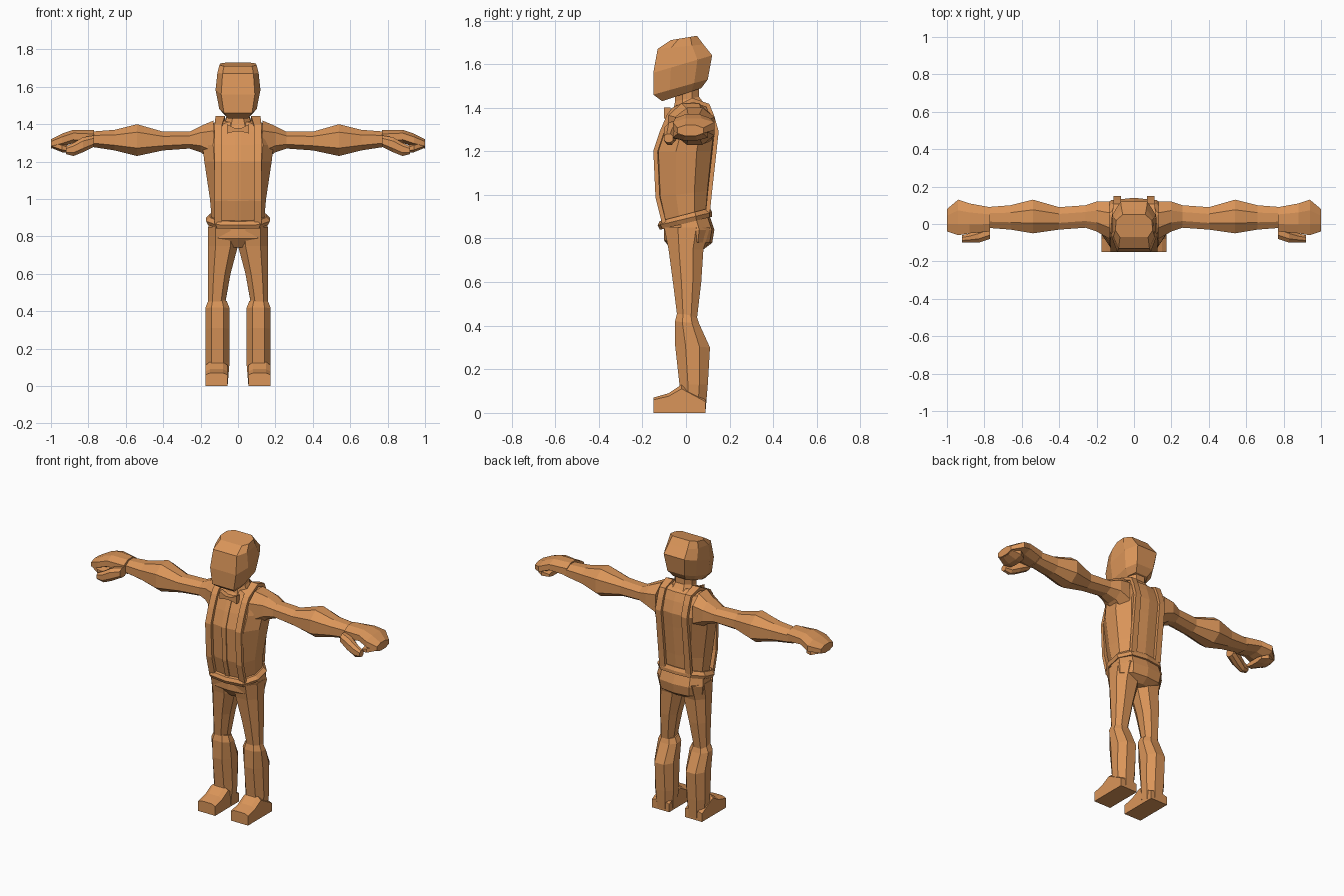
import bpy
import bmesh

cube = bpy.data.objects.get("Cube")
if cube:
    bpy.data.objects.remove(cube, do_unlink=True)

clay = bpy.data.materials.new("warm_clay")
clay.use_nodes = True
clay.diffuse_color = (0.7, 0.3, 0.1, 1)
shader = clay.node_tree.nodes["Principled BSDF"]
shader.inputs["Base Color"].default_value = clay.diffuse_color

# Half cross-sections: (width fraction, front-to-back fraction)
BODY = [(0, 0), (0.7, 0.05), (1, 0.35), (1, 0.7), (0.65, 0.95), (0, 1)]
ROUND = [(0.5, 0), (1, 0.3), (1, 0.7), (0.5, 1)]
FACE = [(0, 0), (0.75, 0), (1, 0.3), (0.95, 0.75), (0.6, 1)]
BOX = [(1, 0), (1, 1)]


def mirrored(half):
    """Mirror a half section into a closed loop."""
    return half + [(-u, t) for u, t in reversed(half) if u > 0]


def blend(start, end, t):
    return start + (end - start) * t


def finish(name, bm):
    """Turn the mesh into a flat shaded object in the one material."""
    bmesh.ops.recalc_face_normals(bm, faces=bm.faces[:])
    mesh = bpy.data.meshes.new(name)
    bm.to_mesh(mesh)
    bm.free()
    mesh.materials.append(clay)
    obj = bpy.data.objects.new(name, mesh)
    bpy.context.collection.objects.link(obj)
    return obj


def bridge(name, rows, closed=True):
    """Join rows of points with quads; closed rows become a capped tube."""
    bm = bmesh.new()
    rows = [[bm.verts.new(point) for point in row] for row in rows]
    for low, high in zip(rows, rows[1:]):
        for i in range(0 if closed else 1, len(low)):
            bm.faces.new((low[i - 1], low[i], high[i], high[i - 1]))
    if closed:
        bm.faces.new(rows[0])
        bm.faces.new(rows[-1])
    return finish(name, bm)


def upright(name, half, rings, side=1, center=lambda width: 0):
    """Stack rings of: half width, front y, front z, back y, back z."""
    rows = []
    for width, front_y, front_z, back_y, back_z in rings:
        rows.append([(side * (center(width) + width * u),
                      blend(front_y, back_y, t),
                      blend(front_z, back_z, t)) for u, t in mirrored(half)])
    return bridge(name, rows)


def sideways(name, half, rings, side=1):
    """Line up rings of: x, front y, back y, low z, high z."""
    rows = []
    for x, front, back, low, high in rings:
        rows.append([(side * x, blend(front, back, t), blend(low, high, (u + 1) / 2))
                     for u, t in mirrored(half)])
    return bridge(name, rows)


def ribbon(name, path, side, thickness):
    """Cloth strip along a path of: inner x, outer x, y, z."""
    rows = [[(side * inner, y, z), (side * outer, y, z)] for inner, outer, y, z in path]
    obj = bridge(name, rows, closed=False)
    cloth = obj.modifiers.new("cloth", "SOLIDIFY")
    cloth.thickness = thickness
    cloth.offset = 0


# Head and neck
upright("head", FACE, [
    (0.07, -0.11, 1.43, 0.07, 1.49),
    (0.1, -0.15, 1.46, 0.1, 1.53),
    (0.12, -0.15, 1.56, 0.12, 1.64),
    (0.11, -0.13, 1.67, 0.08, 1.69),
    (0.1, -0.07, 1.71, 0.05, 1.73)])
upright("neck", ROUND, [
    (0.08, -0.06, 1.38, 0.09, 1.41),
    (0.06, -0.05, 1.43, 0.06, 1.45),
    (0.06, -0.05, 1.48, 0.06, 1.51)])

# Torso, hips and tilted belt
torso = [
    (0.14, -0.1, 0.87, 0.1, 0.92),
    (0.15, -0.13, 0.99, 0.11, 1.02),
    (0.18, -0.14, 1.2, 0.13, 1.2),
    (0.19, -0.11, 1.29, 0.14, 1.29),
    (0.18, -0.08, 1.36, 0.12, 1.36),
    (0.14, -0.06, 1.39, 0.1, 1.41),
    (0.08, -0.05, 1.41, 0.07, 1.43)]
upright("torso", BODY, torso)
upright("hips", BODY, [
    (0.06, -0.06, 0.74, 0.08, 0.75),
    (0.15, -0.1, 0.79, 0.12, 0.78),
    (0.16, -0.1, 0.84, 0.13, 0.84),
    (0.15, -0.1, 0.87, 0.1, 0.93)])
upright("belt", BODY, [
    (0.16, -0.12, 0.84, 0.12, 0.9),
    (0.17, -0.13, 0.86, 0.12, 0.92),
    (0.15, -0.12, 0.88, 0.11, 0.94)])

# Shirt placket and bow tie follow the chest
chest_line = [(y, z) for width, y, z, back_y, back_z in torso[:-1]]
back_line = [(y, z) for width, front_y, front_z, y, z in torso[:-1]]
ribbon("shirt_placket", [(-0.015, 0.015, y, z) for y, z in chest_line[:-1]], 1, 0.008)
for label, side in (("left", 1), ("right", -1)):
    sideways(label + "_bow_tie_wing", BOX, [
        (0, -0.1, -0.07, 1.36, 1.38),
        (0.02, -0.1, -0.07, 1.36, 1.38),
        (0.06, -0.1, -0.07, 1.35, 1.4)], side)

    # Suspender climbs the chest, crosses the shoulder and runs down the back
    strap = [(0.085, 0.125, y, z) for y, z in chest_line]
    strap.append((0.07, 0.12, 0.03, 1.435))
    strap += [(0.07, 0.11, y, z) for y, z in reversed(back_line)]
    ribbon(label + "_suspender", strap, side, 0.02)

    # Arm from shoulder to wrist, widest at the elbow
    sideways(label + "_arm", ROUND, [
        (0.13, -0.08, 0.12, 1.2, 1.42),
        (0.2, -0.04, 0.12, 1.25, 1.39),
        (0.26, -0.02, 0.1, 1.27, 1.36),
        (0.4, -0.03, 0.09, 1.26, 1.36),
        (0.54, -0.05, 0.13, 1.23, 1.4),
        (0.66, -0.03, 0.1, 1.26, 1.37),
        (0.79, -0.02, 0.09, 1.28, 1.36)], side)

    # Flat palm, curled fingers and thumb
    sideways(label + "_hand", ROUND, [
        (0.77, -0.04, 0.09, 1.28, 1.37),
        (0.88, -0.05, 0.11, 1.3, 1.37),
        (0.94, -0.06, 0.13, 1.28, 1.35),
        (1, -0.04, 0.08, 1.27, 1.32)], side)
    sideways(label + "_finger_curl", ROUND, [
        (0.9, -0.05, 0.08, 1.25, 1.28),
        (0.94, -0.06, 0.1, 1.25, 1.3),
        (0.99, -0.04, 0.08, 1.27, 1.31)], side)
    sideways(label + "_thumb", ROUND, [
        (0.77, -0.08, -0.01, 1.28, 1.34),
        (0.83, -0.1, -0.03, 1.25, 1.33),
        (0.88, -0.1, -0.05, 1.23, 1.3),
        (0.92, -0.1, -0.06, 1.24, 1.28)], side)

    # Thigh keeps a straight outer edge and tapers from the inside
    upright(label + "_thigh", ROUND, [
        (0.08, -0.1, 0.85, 0.11, 0.85),
        (0.08, -0.08, 0.75, 0.08, 0.75),
        (0.06, -0.06, 0.6, 0.07, 0.6),
        (0.045, -0.04, 0.44, 0.05, 0.43)], side, lambda width: 0.16 - width)

    # Shin with a full calf, then a wedge shaped boot
    upright(label + "_shin", ROUND, [
        (0.05, -0.04, 0.46, 0.05, 0.44),
        (0.065, -0.05, 0.42, 0.06, 0.41),
        (0.065, -0.05, 0.31, 0.11, 0.3),
        (0.065, -0.03, 0.13, 0.1, 0.13),
        (0.055, -0.03, 0.01, 0.09, 0.01)], side, lambda width: 0.11)
    boot = [(0.09, 0.06), (-0.02, 0.13), (-0.08, 0.09), (-0.15, 0.07)]
    bridge(label + "_boot", [
        [(side * x, y, z) for x, z in (
            (0.055, 0), (0.175, 0), (0.175, top * 0.85),
            (0.15, top), (0.08, top), (0.055, top * 0.85))]
        for y, top in boot])
